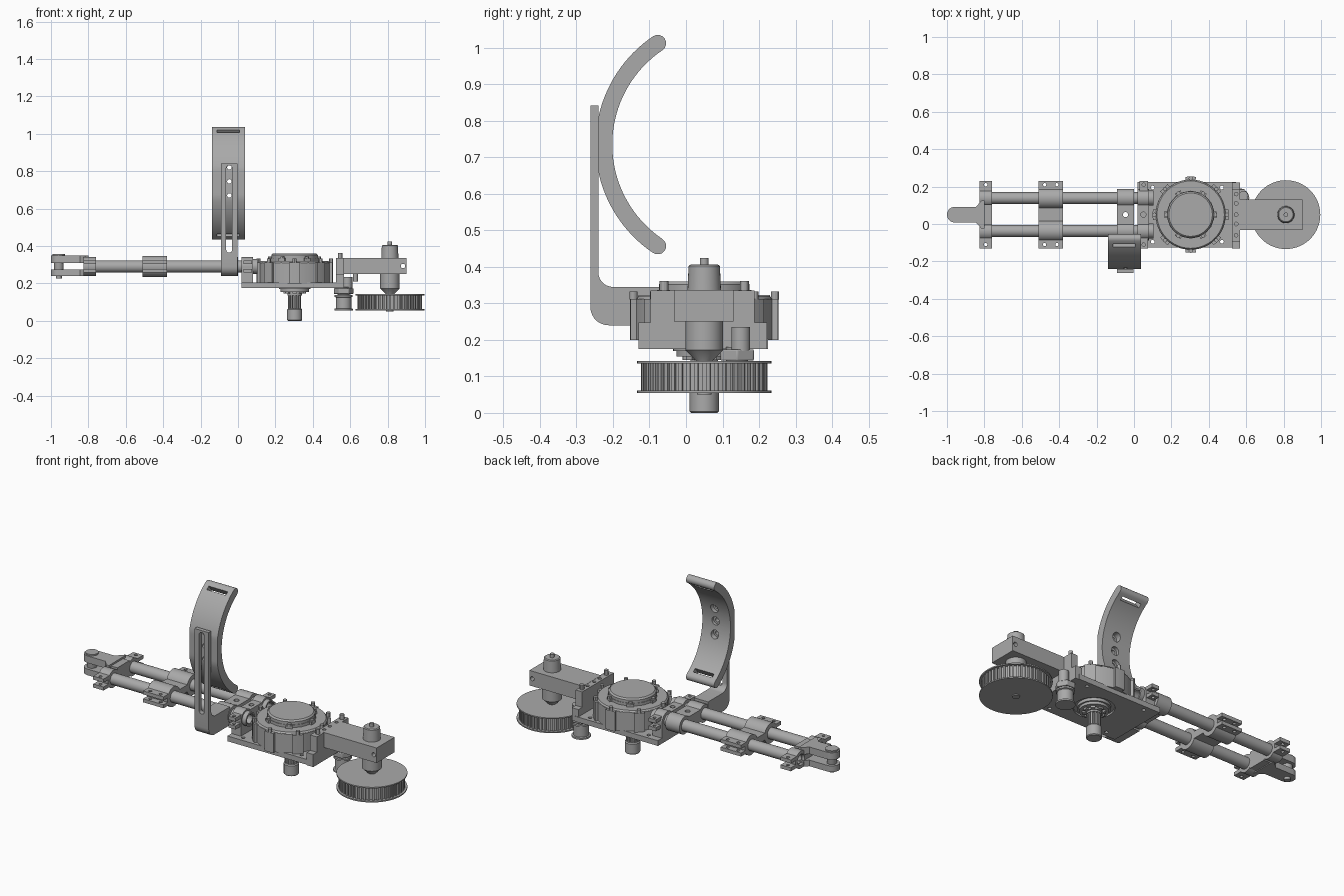
import bpy, bmesh
from math import sin, cos, pi, radians
from mathutils import Matrix, Vector

cube = bpy.data.objects.get("Cube")
if cube:
    bpy.data.objects.remove(cube, do_unlink=True)

grey = bpy.data.materials.new("machined grey")
grey.use_nodes = True
colour = (0.4, 0.4, 0.4, 1)
grey.diffuse_color = colour
grey.node_tree.nodes["Principled BSDF"].inputs["Base Color"].default_value = colour
parts = []
MID = 0.05                    # centre line of the whole mechanism
TUBES = (MID + 0.088, MID - 0.088)
TUBE_Z = 0.29


def place(u, v, w, axis):
    return {"x": (w, u, v), "y": (u, w, v), "z": (u, v, w)}[axis]


def finish(name, bm, bevel=0):
    bmesh.ops.recalc_face_normals(bm, faces=bm.faces)
    mesh = bpy.data.meshes.new(name)
    bm.to_mesh(mesh)
    bm.free()
    mesh.materials.append(grey)
    ob = bpy.data.objects.new(name, mesh)
    bpy.context.collection.objects.link(ob)
    parts.append(ob)
    if bevel:
        mod = ob.modifiers.new("bevel", "BEVEL")
        mod.width, mod.segments = bevel, 3
    return ob


def prism(name, pts, a, b, axis="z", bevel=0):
    """Extrude a flat outline along an axis from a to b."""
    bm = bmesh.new()
    face = bm.faces.new([bm.verts.new(place(u, v, a, axis)) for u, v in pts])
    side = bmesh.ops.extrude_face_region(bm, geom=[face])["geom"]
    move = Vector(place(0, 0, b - a, axis))
    bmesh.ops.translate(bm, vec=move, verts=[g for g in side if isinstance(g, bmesh.types.BMVert)])
    return finish(name, bm, bevel)


def circle(c, r, n=32, start=0.0, sweep=2 * pi):
    full = sweep == 2 * pi
    return [(c[0] + r * cos(start + sweep * i / (n if full else n - 1)),
             c[1] + r * sin(start + sweep * i / (n if full else n - 1))) for i in range(n)]


def cyl(name, c, r, a, b, axis="z", n=32):
    return prism(name, circle(c, r, n), a, b, axis)


def box(name, x, y, z, bevel=0):
    return prism(name, [(x[0], y[0]), (x[1], y[0]), (x[1], y[1]), (x[0], y[1])], *z, "z", bevel)


def lathe(name, c, profile, axis="z", n=32, closed=False):
    """Turn (radius, height) points round an axis; closed makes a pipe."""
    bm = bmesh.new()
    rings = [[bm.verts.new(place(u, v, h, axis)) for u, v in circle(c, r, n)] for r, h in profile]
    pairs = list(zip(rings, rings[1:])) + ([(rings[-1], rings[0])] if closed else [])
    for p, q in pairs:
        for i in range(n):
            j = (i + 1) % n
            bm.faces.new((p[i], p[j], q[j], q[i]))
    if not closed:
        bm.faces.new(rings[0])
        bm.faces.new(rings[-1])
    return finish(name, bm)


def pipe(name, y, r_in, r_out, a, b):
    return lathe(name, (y, TUBE_Z), [(r_in, a), (r_out, a), (r_out, b), (r_in, b)], "x", closed=True)


def toothed(c, r_in, r_out, count, fill=0.5):
    """Outline with square teeth."""
    pts = []
    for i in range(count):
        for f, r in ((-fill, r_in), (-fill, r_out), (0, r_out), (fill, r_out), (fill, r_in), (1, r_in)):
            a = 2 * pi * (i + f / 2) / count
            pts.append((c[0] + r * cos(a), c[1] + r * sin(a)))
    return pts


def cut(ob, cutters):
    bpy.context.view_layer.objects.active = ob
    for c in cutters:
        mod = ob.modifiers.new("cut", "BOOLEAN")
        mod.operation, mod.solver, mod.object = "DIFFERENCE", "EXACT", c
    for mod in list(ob.modifiers):
        bpy.ops.object.modifier_apply(modifier=mod.name)
    for c in cutters:
        parts.remove(c)
        bpy.data.objects.remove(c, do_unlink=True)


def drill(spots, r, a, b, axis="z"):
    return [cyl("drill", s, r, a, b, axis, 16) for s in spots]


# Twin tubes with their clamps
for y in TUBES:
    pipe("tube", y, 0.025, 0.032, -0.81, 0.1)
    for name, r, a, b in (("end_clamp", 0.05, -0.825, -0.76), ("middle_clamp", 0.057, -0.51, -0.38),
                          ("bracket_clamp", 0.05, -0.09, 0), ("housing_clamp", 0.05, 0.02, 0.08)):
        pipe(name, y, 0.031, r, a, b)
    pipe("housing_collar", y, 0.031, 0.04, 0.08, 0.105)
    pedestal = box("clamp_pedestal", (0.02, 0.08), (y - 0.05, y + 0.05), (0.175, 0.285))
    cut(pedestal, [cyl("drill", (y, TUBE_Z), 0.031, 0, 0.2, "x")])

# Clamp ears, split into an upper and a lower leaf
for s in (1, -1):
    for z in (0.258, 0.303):
        for name, x, holes in (("end_ear", (-0.825, -0.76), (-0.793,)),
                               ("middle_ear", (-0.51, -0.38), (-0.478, -0.412)),
                               ("housing_ear", (0.03, 0.075), (0.052,))):
            y = sorted((MID + s * 0.122, MID + s * 0.18))
            ear = box(name, x, y, (z, z + 0.02))
            cut(ear, drill([(h, MID + s * 0.16) for h in holes], 0.009, 0.2, 0.4))

# Webs joining the two tubes
for name, x, z in (("middle_web", (-0.51, -0.38), (0.27, 0.31)), ("bracket_web", (-0.09, 0), (0.255, 0.325)),
                   ("housing_web", (0.02, 0.08), (0.19, 0.325))):
    web = box(name, x, (MID - 0.055, MID + 0.055), z)
    if x[1] > -0.2:
        cut(web, drill([((x[0] + x[1]) / 2, MID)], 0.014, 0.1, 0.4))

# Fork with pivot pin at the far end
box("end_web", (-0.825, -0.76), (MID - 0.055, MID + 0.055), (0.245, 0.34))
for a, b in ((0.24, 0.275), (0.31, 0.35)):
    outline = circle((-0.958, MID), 0.042, 17, pi / 2, pi)
    outline += [(-0.845, MID - 0.042), (-0.815, MID - 0.075), (-0.8, MID - 0.075),
                (-0.8, MID + 0.075), (-0.815, MID + 0.075), (-0.845, MID + 0.042)]
    prism("fork_plate", outline, a, b)
lathe("pivot_pin", (-0.958, MID), [(0.016, 0.225), (0.016, 0.24), (0.026, 0.275), (0.026, 0.31),
                                   (0.034, 0.35), (0.034, 0.358)], n=24)

# Curved strap, flattened where it meets the bracket
half, centre = radians(56), (0.11, 0.735)
tip = [(centre[0] - 0.335 * cos(half), centre[1] + s * 0.335 * sin(half)) for s in (1, -1)]
arc = circle(centre, 0.358, 40, pi - half, 2 * half)
arc += circle(tip[1], 0.023, 9, pi + half, pi)
arc += circle(centre, 0.312, 40, pi + half, -2 * half)
arc += circle(tip[0], 0.023, 9, -half, pi)[1:-1]
arc = [(max(y, -0.24), z) for y, z in arc]
arc = [p for i, p in enumerate(arc) if (Vector(p) - Vector(arc[i - 1])).length > 0.0005]
strap = prism("curved_strap", arc, -0.14, 0.038, "x")
cutters = []
for s in (1, -1):
    t = s * radians(51)
    slot = box("slot", (-0.06, 0.06), (-0.08, 0.08), (-0.011, 0.011))
    turn = Matrix.Rotation(-t, 4, "X")
    slot.data.transform(Matrix.Translation((-0.051, 0.11 - 0.335 * cos(t), 0.735 + 0.335 * sin(t))) @ turn)
    cutters.append(slot)
spots = [(-0.046, z) for z in (0.82, 0.745, 0.67)]
cutters += drill(spots, 0.012, -0.3, -0.1, "y") + drill(spots, 0.024, -0.218, -0.1, "y")
cut(strap, cutters)

# Angled bracket carrying the strap
corner = circle((-0.212, 0.29), 0.05, 8, pi, pi / 2)
fillet = circle((-0.2, 0.385), 0.04, 8, 1.5 * pi, -pi / 2)
side = [(-0.262, 0.842)] + corner + [(-0.068, 0.24), (-0.068, 0.345)] + fillet + [(-0.24, 0.842)]
bracket = prism("angle_bracket", side, -0.092, -0.002, "x")
slot = circle((-0.047, 0.815), 0.016, 9, 0, pi) + circle((-0.047, 0.38), 0.016, 9, pi, pi)
cut(bracket, [prism("slot", slot, -0.3, -0.235, "y"),
              cyl("drill", (TUBES[1], TUBE_Z), 0.031, -0.2, 0.1, "x")])

# Base plate with recessed hub
HUB = (0.303, MID)
base = box("base_plate", (0.02, 0.545), (MID - 0.175, MID + 0.175), (0.175, 0.205))
holes = [(x, MID + s * 0.145) for x in (0.1, 0.47) for s in (1, -1)]
cut(base, drill(holes, 0.01, 0.1, 0.3) + [cyl("drill", HUB, 0.105, 0.1, 0.186)])
lathe("hub_ring", HUB, [(0.085, 0.2), (0.085, 0.17), (0.076, 0.17), (0.076, 0.155), (0.05, 0.155)], n=40)
prism("hub_spline", toothed(HUB, 0.045, 0.06, 8), 0.145, 0.157)
prism("drive_pinion", toothed(HUB, 0.026, 0.035, 12), 0.055, 0.15)
lathe("drive_shaft", HUB, [(0.036, 0), (0.04, 0.004), (0.04, 0.06), (0.035, 0.066)])
cyl("pinion_collar", HUB, 0.038, 0.135, 0.148)

# Round gear housing with lugs, cap and screws
prism("gear_housing", toothed(HUB, 0.188, 0.204, 8, 0.36), 0.2, 0.312)
lathe("housing_top", HUB, [(0.188, 0.31), (0.18, 0.32), (0.15, 0.32)], n=48)
prism("cap_flange", toothed(HUB, 0.128, 0.14, 6, 0.25), 0.315, 0.336)
lathe("cap", HUB, [(0.124, 0.33), (0.124, 0.352), (0.116, 0.36)], n=48)
for count, r, a, b in ((8, 0.194, 0.31, 0.333), (6, 0.131, 0.33, 0.345)):
    for x, y in circle(HUB, r, count):
        cyl("housing_screw", (x, y), 0.011, a, b, n=12)

# Stepped cross block behind the arm
block = [(-0.13, 0.175), (0.222, 0.175), (0.222, 0.247), (0.188, 0.247),
         (0.188, 0.335), (-0.097, 0.335), (-0.097, 0.247), (-0.13, 0.247)]
cross = prism("cross_block", block, 0.525, 0.567, "x")
cut(cross, drill([(0.546, MID + d) for d in (-0.05, 0, 0.06)], 0.01, 0.3, 0.4))
for y in (MID - 0.11, MID + 0.11):
    cyl("block_screw", (0.546, y), 0.012, 0.33, 0.362, n=12)

# Arm with bearing and spindle
WHEEL = (0.812, MID)
arm = box("wheel_arm", (0.56, 0.9), (MID - 0.083, MID + 0.08), (0.25, 0.336))
cut(arm, drill([(0.882, 0.293)], 0.012, -0.1, 0.2, "y"))
lathe("lower_bearing", WHEEL, [(0.018, 0.13), (0.022, 0.142), (0.052, 0.172), (0.052, 0.252)])
lathe("upper_bearing", WHEEL, [(0.046, 0.33), (0.043, 0.402), (0.038, 0.406)])
cyl("spindle_tip", WHEEL, 0.012, 0.4, 0.425, n=16)
cyl("arm_stop", (0.628, MID), 0.013, 0.21, 0.255, n=16)

# Toothed belt wheel
prism("wheel_teeth", toothed(WHEEL, 0.164, 0.173, 48), 0.06, 0.138)
for a, b in ((0.055, 0.062), (0.135, 0.142)):
    cyl("wheel_flange", WHEEL, 0.184, a, b, n=64)
cyl("wheel_hub", WHEEL, 0.02, 0.05, 0.056, n=16)

# Belt tensioner
IDLER = (0.565, MID + 0.09)
lathe("tensioner", IDLER, [(0.05, 0.055), (0.05, 0.064), (0.041, 0.066), (0.041, 0.125),
                           (0.048, 0.128), (0.048, 0.138), (0.03, 0.14), (0.03, 0.18)])
prism("tensioner_nut", circle(IDLER, 0.053, 6), 0.143, 0.174, bevel=0.004)
cyl("tensioner_post", (0.585, MID + 0.1), 0.026, 0.17, 0.235)

# Smooth round surfaces, keep machined edges sharp
bpy.ops.object.select_all(action="DESELECT")
for ob in parts:
    ob.select_set(True)
bpy.context.view_layer.objects.active = parts[0]
bpy.ops.object.shade_smooth_by_angle(angle=radians(30))
